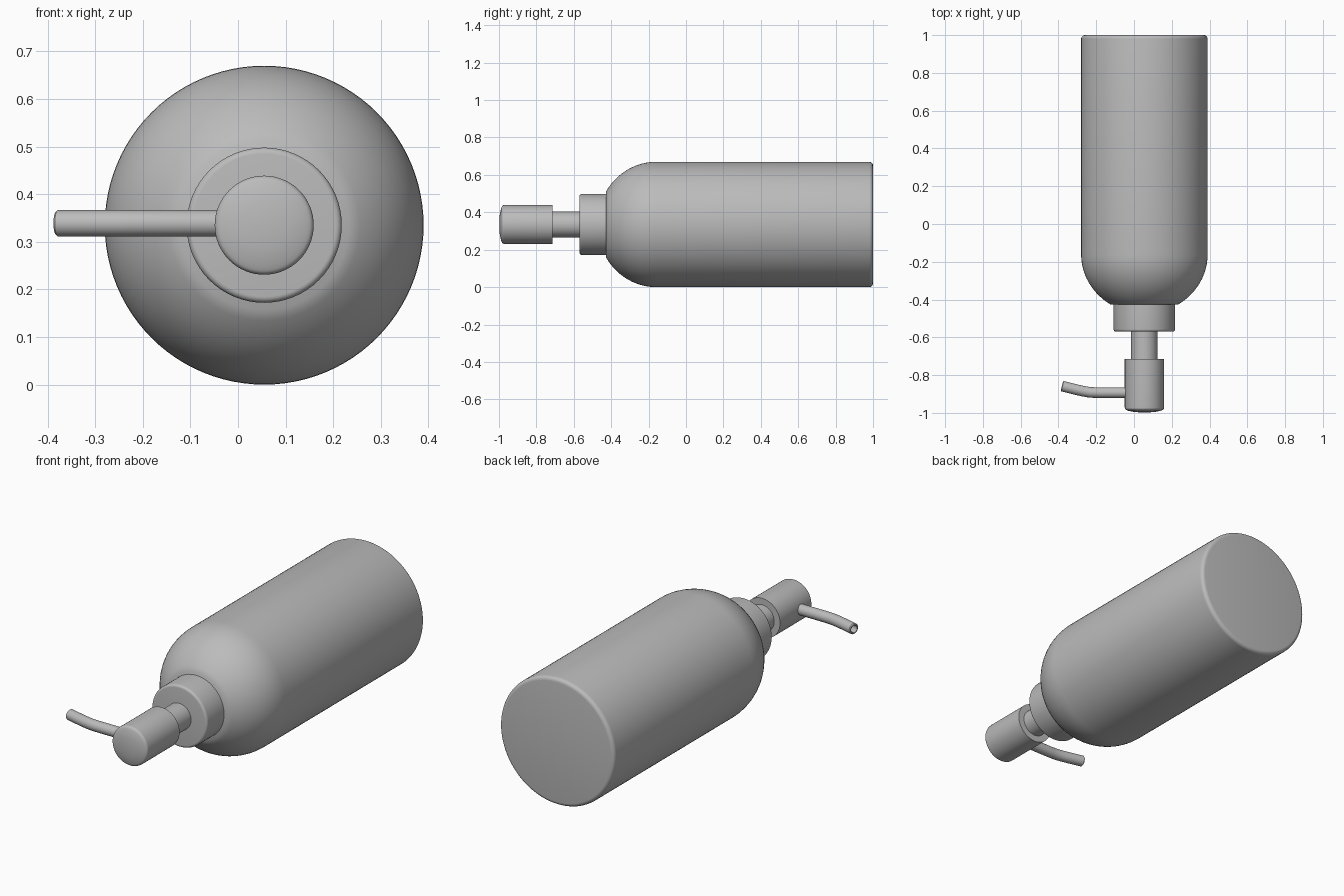
import bpy, bmesh, math
from mathutils import Vector

if "Cube" in bpy.data.objects:
    bpy.data.objects.remove(bpy.data.objects["Cube"])

CX, CZ = 0.055, 0.335   # bottle axis, parallel to y

grey = bpy.data.materials.new("plain grey")
grey.use_nodes = True
GREY = (0.5, 0.5, 0.5, 1)
grey.diffuse_color = GREY
grey.node_tree.nodes["Principled BSDF"].inputs["Base Color"].default_value = GREY


def finish(bm, name, angle=35):
    bmesh.ops.remove_doubles(bm, verts=bm.verts, dist=1e-5)
    bmesh.ops.recalc_face_normals(bm, faces=bm.faces)
    mesh = bpy.data.meshes.new(name)
    bm.to_mesh(mesh)
    bm.free()
    mesh.materials.append(grey)
    ob = bpy.data.objects.new(name, mesh)
    bpy.context.collection.objects.link(ob)
    bpy.ops.object.select_all(action='DESELECT')
    bpy.context.view_layer.objects.active = ob
    ob.select_set(True)
    bpy.ops.object.shade_smooth_by_angle(angle=math.radians(angle))
    return ob


def lathe(name, profile, sides=64):
    """Spin (y, radius) points around the bottle axis."""
    bm = bmesh.new()
    verts = [bm.verts.new((CX + r, y, CZ)) for y, r in profile]
    edges = [bm.edges.new(pair) for pair in zip(verts, verts[1:])]
    bmesh.ops.spin(bm, geom=verts + edges, cent=(CX, 0, CZ), axis=(0, 1, 0),
                   angle=math.tau, steps=sides)
    return finish(bm, name)


def arc(y, r, ry, rr, start, end, steps=5):
    """Elliptical arc of profile points, angles in degrees."""
    angles = [math.radians(start + (end - start) * i / steps) for i in range(steps + 1)]
    return [(y + ry * math.cos(a), r + rr * math.sin(a)) for a in angles]


# Bottle body: rounded shoulder, straight wall, softly rounded base
shoulder = arc(-0.16, 0.0, 0.315, 0.335, 148, 90, 12)
base = arc(0.98, 0.315, 0.02, 0.02, 90, 0)
lathe("bottle_body", [(-0.43, 0)] + shoulder + base + [(1.0, 0)], 96)

# Collar with a rounded front rim
lathe("collar", [(-0.57, 0)] + arc(-0.557, 0.15, 0.013, 0.013, 180, 90)
      + [(-0.41, 0.163), (-0.41, 0)])

# Pump stem
lathe("pump_stem", [(-0.73, 0), (-0.73, 0.07), (-0.56, 0.07), (-0.56, 0)], 48)

# Pump head with a slightly domed press face
lathe("pump_head", [(-0.998, 0), (-0.996, 0.05), (-0.989, 0.085)]
      + arc(-0.972, 0.09, 0.014, 0.014, 165, 90)
      + [(-0.715, 0.104), (-0.715, 0)])

# Spout: an open tube with a gentle backward bend
path = [Vector((x, y, CZ + 0.004)) for x, y in
        [(0.0, -0.893), (-0.2, -0.893), (-0.235, -0.891),
         (-0.27, -0.885), (-0.31, -0.876), (-0.382, -0.858)]]


def tube(name, points, outer, inner, depth, sides=24):
    tip = (points[-1] - points[-2]).normalized()
    stations = [(p, outer) for p in points[:-1]]
    stations += [(points[-1] - tip * 0.004, outer), (points[-1], outer - 0.004),
                 (points[-1], inner), (points[-1] - tip * depth, inner)]
    bm = bmesh.new()
    rings = []
    for i, (p, r) in enumerate(stations):
        if i < len(points) - 1:
            d = (points[i + 1] - points[max(i - 1, 0)]).normalized()
        else:
            d = tip
        side = d.cross(Vector((0, 0, 1)))
        rings.append([bm.verts.new(p + r * (side * math.cos(t) + Vector((0, 0, math.sin(t)))))
                      for t in (math.tau * k / sides for k in range(sides))])
    for a, b in zip(rings, rings[1:]):
        for k in range(sides):
            n = (k + 1) % sides
            bm.faces.new((a[k], a[n], b[n], b[k]))
    bm.faces.new(rings[0])
    bm.faces.new(rings[-1])
    return finish(bm, name)


tube("spout", path, 0.028, 0.019, 0.06)
